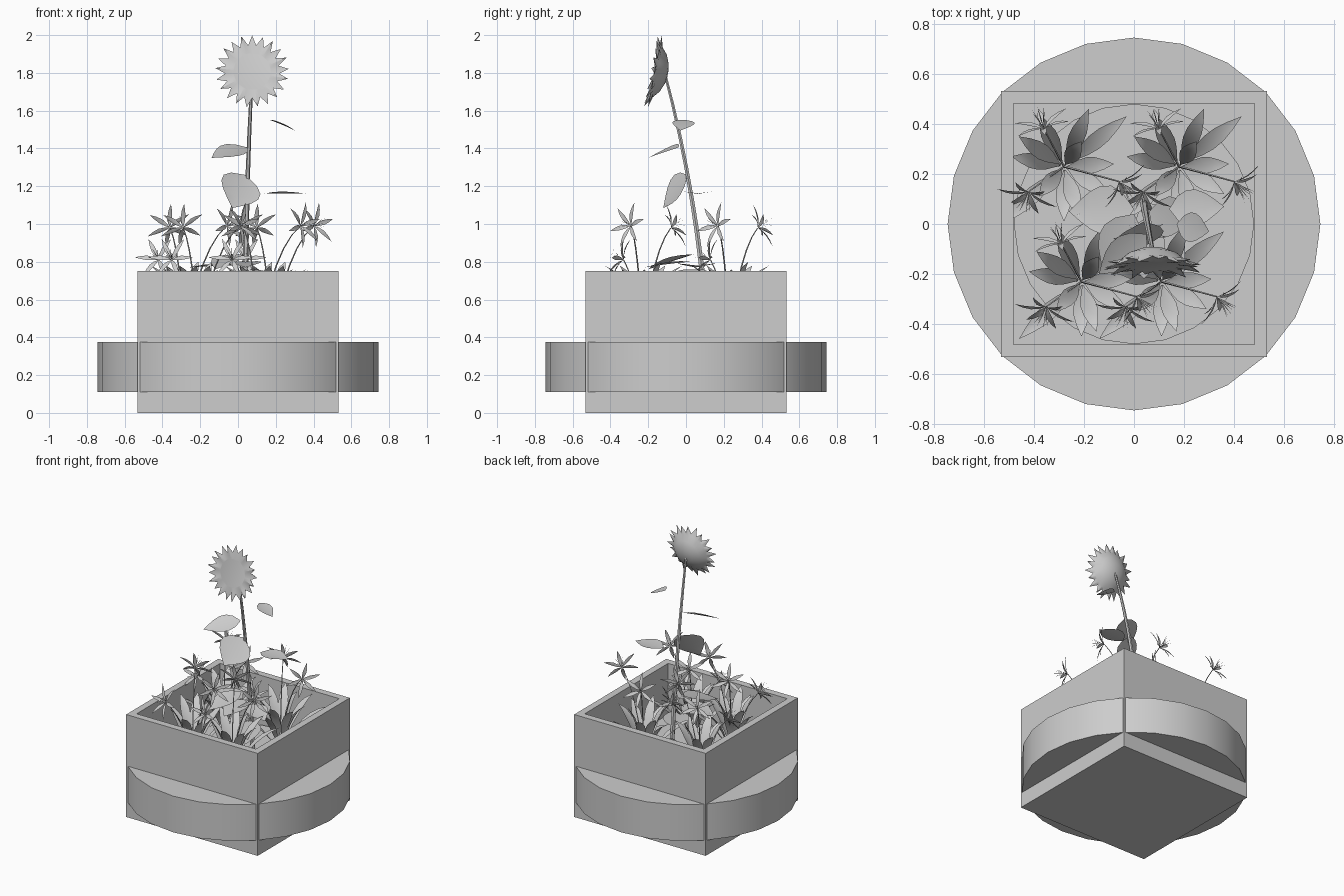
import bpy, bmesh, math
from mathutils import Vector, Matrix

old = bpy.data.objects.get("Cube")
if old:
    bpy.data.objects.remove(old)

grey = bpy.data.materials.new("plain_grey")
grey.use_nodes = True
grey.diffuse_color = (0.61, 0.61, 0.61, 1)
grey.node_tree.nodes["Principled BSDF"].inputs["Base Color"].default_value = (0.61, 0.61, 0.61, 1)


def finish(bm, name, smooth=True, angle=35):
    """Turn a bmesh into a named object."""
    mesh = bpy.data.meshes.new(name)
    bm.to_mesh(mesh)
    bm.free()
    mesh.materials.append(grey)
    obj = bpy.data.objects.new(name, mesh)
    bpy.context.collection.objects.link(obj)
    if smooth:
        bpy.ops.object.select_all(action='DESELECT')
        obj.select_set(True)
        bpy.context.view_layer.objects.active = obj
        bpy.ops.object.shade_smooth_by_angle(angle=math.radians(angle))
    return obj


def bend(a, b, c, t):
    return a * (1 - t) ** 2 + b * 2 * t * (1 - t) + c * t * t


def blade(bm, base, mid, tip, width, steps=5, fold=0.2, peak=1.0, up=(0, 0, 1)):
    """Pointed leaf folded along its midrib, following a bent line."""
    a, b, c = Vector(base), Vector(mid), Vector(tip)
    side = (c - a).cross(Vector(up)).normalized()
    lift = side.cross(c - a).normalized()
    rows = []
    for i in range(steps + 1):
        t = i / steps
        p = bend(a, b, c, t)
        w = width / 2 * math.sin(math.pi * t ** peak)
        if w < 0.001:
            rows.append([bm.verts.new(p)] * 3)
        else:
            rows.append([bm.verts.new(p - side * w + lift * w * fold), bm.verts.new(p),
                         bm.verts.new(p + side * w + lift * w * fold)])
    for lo, hi in zip(rows, rows[1:]):
        for k in (0, 1):
            loop = list(dict.fromkeys((lo[k], lo[k + 1], hi[k + 1], hi[k])))
            if len(loop) > 2:
                bm.faces.new(loop)


def tube(bm, pts, r0, r1, sides=5):
    """Tapered stem along points."""
    rings = []
    for i, p in enumerate(pts):
        r = r0 + (r1 - r0) * i / (len(pts) - 1)
        rings.append([bm.verts.new(p + Vector((r * math.cos(a), r * math.sin(a), 0)))
                      for a in (math.tau * k / sides for k in range(sides))])
    for lo, hi in zip(rings, rings[1:]):
        for k in range(sides):
            j = (k + 1) % sides
            bm.faces.new((lo[k], lo[j], hi[j], hi[k]))


def cylinder(name, radius, z0, z1, sides):
    bm = bmesh.new()
    bmesh.ops.create_cone(bm, cap_ends=True, segments=sides, radius1=radius, radius2=radius,
                          depth=z1 - z0, matrix=Matrix.Translation((0, 0, (z0 + z1) / 2)))
    return finish(bm, name)


# Square planter, open at the top
bm = bmesh.new()
bmesh.ops.create_cube(bm, size=1, matrix=Matrix.Translation((0, 0, 0.375)) @ Matrix.Diagonal((1.065, 1.065, 0.75, 1)))
top = max(bm.faces, key=lambda f: f.calc_center_median().z)
bmesh.ops.inset_region(bm, faces=[top], thickness=0.05, use_even_offset=True)
res = bmesh.ops.extrude_face_region(bm, geom=[top])
bmesh.ops.translate(bm, vec=(0, 0, -0.68), verts=[g for g in res["geom"] if isinstance(g, bmesh.types.BMVert)])
bmesh.ops.delete(bm, geom=[top], context='FACES')
bmesh.ops.recalc_face_normals(bm, faces=bm.faces)
finish(bm, "planter_box", smooth=False)

# Round band through the box, and soil
cylinder("round_band", 0.745, 0.11, 0.375, 24)
cylinder("soil", 0.48, 0.3, 0.4, 24)

# One lily plant: leaves, then flowers on thin stems
GROUND = 0.4
LEAF_TIPS = [(-.21, .04, .72), (-.18, .12, .78), (-.1, .21, .78), (.1, .23, .74), (.25, .2, .7),
             (.2, .01, .76), (.0, -.22, .72), (-.25, -.23, .68), (.18, -.11, .76), (.06, -.2, .78),
             (-.1, -.12, .78), (.07, .1, .8)]
bm = bmesh.new()
for x, y, z in LEAF_TIPS:
    blade(bm, (x * .06, y * .06, GROUND), (x * .45, y * .45, z - .06), (x, y, z), 0.066,
          steps=6, fold=0.2, peak=1.2)
leaves = finish(bm, "lily_leaves_1")

bm = bmesh.new()
for x, y, z, face, spin in [(.22, -.06, .99, (1, -1, .25), .26), (-.08, .15, .98, (-.3, 1, .5), .5),
                            (-.14, -.1, .81, (-.3, -1, .5), .0)]:
    head = Vector((x, y, z))
    root = Vector((0, 0, GROUND))
    elbow = Vector((x * .35, y * .35, z - .12))
    tube(bm, [bend(root, elbow, head, i / 6) for i in range(7)], 0.005, 0.003, 4)
    turn = Vector(face).to_track_quat('Z', 'Y')
    for k in range(6):
        a = spin + math.tau * k / 6
        out = Vector((math.cos(a), math.sin(a), 0))
        mid = head + turn @ (out * .05 + Vector((0, 0, .03)))
        tip = head + turn @ (out * .125 + Vector((0, 0, .03)))
        blade(bm, head, mid, tip, 0.026, steps=4, up=turn @ Vector((0, 0, 1)))
        # Stamens
        blade(bm, head, head + turn @ (out * .01 + Vector((0, 0, .05))),
              head + turn @ (out * .03 + Vector((0, 0, .09))), 0.004, steps=2)
flowers = finish(bm, "lily_flowers_1")

# Repeat the plant in the four quarters
SPOTS = [(-.28, .23), (.18, .23), (-.21, -.23), (.11, -.23)]
for n, (x, y) in enumerate(SPOTS, 1):
    for first in (leaves, flowers):
        obj = first
        if n > 1:
            obj = first.copy()
            obj.name = first.name[:-1] + str(n)
            bpy.context.collection.objects.link(obj)
        obj.location = (x, y, 0)

# Sunflower stem
bm = bmesh.new()
foot, bow, neck = Vector((.035, .12, GROUND)), Vector((.04, .06, 1.15)), Vector((.075, -.11, 1.79))
tube(bm, [bend(foot, bow, neck, i / 8) for i in range(9)], 0.018, 0.008, 6)
finish(bm, "sunflower_stem")

# Sunflower leaves: base, tip, width, up direction
LEAVES = [((.17, .0, 1.55), (.3, -.03, 1.495), .12, (0.4, 0, 1)),
          ((.14, .06, 1.16), (.36, .07, 1.16), .15, (0, 0, 1)),
          ((.05, -.04, 1.405), (-.14, -.2, 1.35), .15, (.25, -.3, 1)),
          ((.04, .01, 1.26), (-.03, -.12, 1.085), .23, (.4, -.8, .5)),
          ((.0, .06, .78), (-.26, .05, .77), .2, (0, 0, 1)),
          ((.0, .04, .84), (-.12, -.2, .76), .18, (0, 0, 1)),
          ((.04, .02, .8), (.04, -.22, .77), .17, (0, 0, 1)),
          ((.06, .05, .76), (.22, .0, .7), .17, (0, 0, 1)),
          ((.03, .09, .62), (.2, -.2, .6), .18, (0, 0, 1))]
bm = bmesh.new()
for base, tip, width, up in LEAVES:
    mid = (Vector(base) + Vector(tip)) / 2 + Vector((0, 0, .005))
    blade(bm, base, mid, tip, width, steps=6, peak=0.8, fold=0.12, up=up)
finish(bm, "sunflower_leaves")

# Sunflower head: flat disc, pointed petal rim and domed back
SPIKES = 21
bm = bmesh.new()


def ring(r, z, r_odd=None):
    """Ring of points; with r_odd, alternate tips lean forward and back."""
    out = []
    for k in range(SPIKES * 2):
        a = math.pi * k / SPIKES + math.pi / 2
        rr, zz = r, z
        if r_odd:
            rr, zz = (r_odd, z) if k % 2 else (r, z + .022 * (k // 2 % 2))
        out.append(bm.verts.new((rr * math.cos(a), rr * math.sin(a), zz)))
    return out


rings = [ring(.1, .014), ring(.195, .01, .143), ring(.135, -.005),
         ring(.1, -.035), ring(.05, -.055), ring(.012, -.06)]
bm.faces.new(rings[0])
bm.faces.new(rings[-1][::-1])
for lo, hi in zip(rings, rings[1:]):
    for k in range(SPIKES * 2):
        j = (k + 1) % (SPIKES * 2)
        bm.faces.new((lo[k], hi[k], hi[j], lo[j]))
bmesh.ops.recalc_face_normals(bm, faces=bm.faces)
tilt = Matrix.Rotation(math.radians(79), 4, 'X')
bmesh.ops.transform(bm, matrix=Matrix.Translation((.075, -.155, 1.805)) @ tilt, verts=bm.verts)
finish(bm, "sunflower_head")
